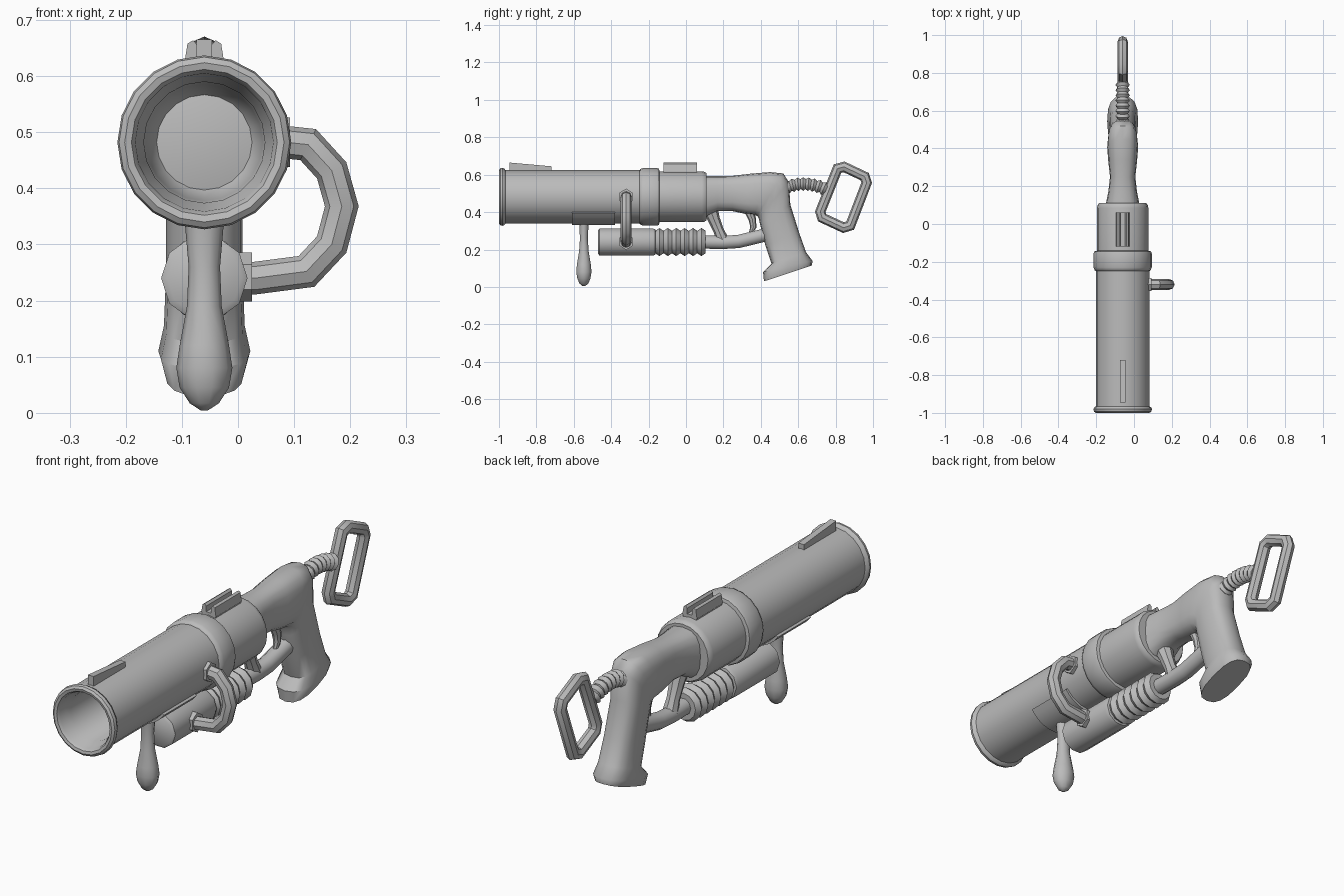
import bpy, bmesh
from math import sin, cos, pi, radians
from mathutils import Vector as V

cube = bpy.data.objects.get("Cube")
if cube:
    bpy.data.objects.remove(cube)

grey = bpy.data.materials.new("plain grey")
grey.use_nodes = True
grey.diffuse_color = (0.5, 0.5, 0.5, 1)
grey.node_tree.nodes["Principled BSDF"].inputs["Base Color"].default_value = (0.5, 0.5, 0.5, 1)

CX = -0.06          # plane of symmetry of the main body
BORE_Z = 0.482      # barrel axis height
TUBE_Z = 0.24       # lower tube axis height
X, Y, Z = V((1, 0, 0)), V((0, 1, 0)), V((0, 0, 1))


def finish(name, bm, angle=38):
    bmesh.ops.recalc_face_normals(bm, faces=bm.faces)
    mesh = bpy.data.meshes.new(name)
    bm.to_mesh(mesh)
    bm.free()
    mesh.materials.append(grey)
    ob = bpy.data.objects.new(name, mesh)
    bpy.context.collection.objects.link(ob)
    bpy.ops.object.select_all(action='DESELECT')
    ob.select_set(True)
    bpy.context.view_layer.objects.active = ob
    bpy.ops.object.shade_smooth_by_angle(angle=radians(angle))
    return ob


def loft(name, rings, sides, power=1.0, closed=False, angle=38):
    """Skin rings given as (centre, half-axis u, half-axis v)."""
    def shape(t):
        return (1 if t > 0 else -1) * abs(t) ** power
    bm = bmesh.new()
    loops = []
    for c, u, v in rings:
        turns = [2 * pi * i / sides for i in range(sides)]
        loops.append([bm.verts.new(c + u * shape(cos(t)) + v * shape(sin(t))) for t in turns])
    pairs = list(zip(loops, loops[1:]))
    if closed:
        pairs.append((loops[-1], loops[0]))
    else:
        bm.faces.new(loops[0])
        bm.faces.new(loops[-1])
    for a, b in pairs:
        for i in range(sides):
            j = (i + 1) % sides
            bm.faces.new((a[i], a[j], b[j], b[i]))
    return finish(name, bm, angle)


def lathe(name, profile, z, sides):
    """Turn (y, radius) pairs about an axis along y."""
    return loft(name, [(V((CX, y, z)), X * r, Z * r) for y, r in profile], sides)


def sweep(name, path, radii, side, sides=8, closed=False):
    """Round tube along a flat path; side is the normal of its plane."""
    n, rings = len(path), []
    for i, p in enumerate(path):
        before = path[i - 1] if closed or i else None
        after = path[(i + 1) % n] if closed or i < n - 1 else None
        d1 = (p - before).normalized() if before else (after - p).normalized()
        d2 = (after - p).normalized() if after else d1
        t = (d1 + d2).normalized()
        r = radii[i] if isinstance(radii, list) else radii
        rings.append((p, side * r, side.cross(t) * r / max(t.dot(d1), 0.6)))
    return loft(name, rings, sides, closed=closed)


def prism(name, points, shift):
    bm = bmesh.new()
    a = [bm.verts.new(p) for p in points]
    b = [bm.verts.new(p + shift) for p in points]
    bm.faces.new(a)
    bm.faces.new(b)
    for i in range(len(a)):
        j = (i + 1) % len(a)
        bm.faces.new((a[i], a[j], b[j], b[i]))
    return finish(name, bm, 30)


def side_points(pairs, x=CX):
    return [V((x, y, z)) for y, z in pairs]


# Barrel: outer wall, rolled muzzle, hollow bore ending in a shallow bowl
lathe("barrel", [(-0.15, 0.142), (-0.965, 0.142), (-0.97, 0.15), (-0.98, 0.155),
                 (-0.993, 0.152), (-1.0, 0.142), (-0.997, 0.13), (-0.985, 0.123),
                 (-0.95, 0.12), (-0.93, 0.108), (-0.3, 0.104), (-0.25, 0.085),
                 (-0.22, 0.05), (-0.21, 0.01)], BORE_Z, 20)
lathe("barrel_band", [(-0.25, 0.14), (-0.245, 0.148), (-0.23, 0.154), (-0.155, 0.154),
                      (-0.145, 0.15), (-0.14, 0.13)], BORE_Z, 20)
lathe("receiver", [(-0.16, 0.136), (0.085, 0.136), (0.1, 0.133), (0.11, 0.125),
                   (0.11, 0.1)], BORE_Z, 20)

# Sights
prism("front_sight", side_points([(-0.945, 0.61), (-0.945, 0.665), (-0.72, 0.645),
                                  (-0.72, 0.61)], CX - 0.014), X * 0.028)
prism("rear_sight_base", [V((CX + x, -0.12, z)) for x, z in
                          [(-0.033, 0.6), (-0.033, 0.63), (0.033, 0.63), (0.033, 0.6)]], Y * 0.18)
for s, word in ((1, "left"), (-1, "right")):
    prism("rear_sight_rail_" + word, [V((CX + s * x, -0.12, z)) for x, z in
          [(0.012, 0.62), (0.012, 0.655), (0.02, 0.664), (0.03, 0.658), (0.036, 0.62)]], Y * 0.18)

# Curved saddle under the barrel and its hanging front handle
arc = [radians(-145 + 11 * i) for i in range(11)]
saddle = [(0.152, a) for a in arc] + [(0.136, a) for a in reversed(arc)]
prism("handle_saddle", [V((CX + r * cos(a), -0.61, BORE_Z + r * sin(a))) for r, a in saddle], Y * 0.23)
handle = [(0.36, 0.036, 0.03), (0.33, 0.034, 0.026), (0.26, 0.028, 0.022), (0.19, 0.031, 0.027),
          (0.12, 0.044, 0.039), (0.08, 0.05, 0.043), (0.045, 0.044, 0.037),
          (0.017, 0.026, 0.024), (0.004, 0.006, 0.006)]
loft("front_handle", [(V((CX, -0.546, z)), X * a, Y * b) for z, a, b in handle], 10, angle=50)

# Lower tube and ribbed grip
lathe("lower_tube", [(-0.47, 0.066), (-0.462, 0.077), (-0.18, 0.077), (-0.165, 0.072),
                     (-0.16, 0.055)], TUBE_Z, 10)
ribs = [(-0.165 + 0.0225 * i, 0.075 if i % 2 else 0.06) for i in range(13)]
lathe("ribbed_grip", ribs, TUBE_Z, 12)

# Side pipe with hexagonal flanges
pipe = [(0.06, 0.485), (0.125, 0.478), (0.167, 0.432), (0.185, 0.368),
        (0.167, 0.3), (0.122, 0.252), (0.03, 0.24), (-0.02, 0.24)]
sweep("side_pipe", [V((x, -0.32, z)) for x, z in pipe], 0.029, Y, 8)
for word, x0, x1, z in (("upper", 0.06, 0.093, 0.482), ("lower", 0.0, 0.025, 0.242)):
    loft("pipe_flange_" + word, [(V((x, -0.32, z)), Z * 0.044, Y * 0.04) for x in (x0, x1)], 6)

# Stock bending down into the rear grip: lower edge, upper edge, half width
stock = [(0.1, 0.37, 0.1, 0.594, 0.09), (0.17, 0.405, 0.17, 0.592, 0.076),
         (0.25, 0.405, 0.25, 0.594, 0.067), (0.32, 0.39, 0.34, 0.605, 0.076),
         (0.365, 0.385, 0.45, 0.614, 0.082), (0.38, 0.38, 0.52, 0.607, 0.078),
         (0.388, 0.37, 0.55, 0.56, 0.072), (0.396, 0.335, 0.558, 0.44, 0.068),
         (0.425, 0.22, 0.605, 0.29, 0.068), (0.457, 0.125, 0.642, 0.185, 0.072),
         (0.412, 0.08, 0.676, 0.14, 0.082), (0.417, 0.03, 0.674, 0.115, 0.07)]
rings = []
for ya, za, yb, zb, w in stock:
    a, b = V((CX, ya, za)), V((CX, yb, zb))
    rings.append(((a + b) / 2, (b - a) / 2, X * w))
loft("stock_and_grip", rings, 16, power=0.75, angle=45)

# Trigger guard, its front post and the trigger
sweep("trigger_guard", side_points([(0.09, 0.24), (0.2, 0.238), (0.28, 0.243),
                                    (0.36, 0.262), (0.45, 0.285)]), 0.037, X, 10)
sweep("guard_post", side_points([(0.12, 0.44), (0.15, 0.36), (0.175, 0.3), (0.2, 0.24)]),
      [0.045, 0.032, 0.028, 0.035], X, 8)
sweep("trigger", side_points([(0.33, 0.42), (0.355, 0.36), (0.36, 0.32), (0.345, 0.285)]),
      [0.025, 0.02, 0.016, 0.01], X, 8)

# Ribbed cord and pull ring at the back
cord = []
for i in range(17):
    t = i / 16
    cord.append((0.53 + 0.22 * t, 0.53 + 0.05 * t * (1 - t) * 2 - 0.01 * t))
sweep("ribbed_cord", side_points(cord), [0.038 if i % 2 else 0.028 for i in range(17)], X, 10)
ring = [(0.845, 0.642), (0.955, 0.59), (0.966, 0.557), (0.878, 0.328),
        (0.842, 0.317), (0.728, 0.37), (0.718, 0.402), (0.81, 0.633)]
sweep("pull_ring", side_points(ring), 0.027, X, 8, closed=True)
